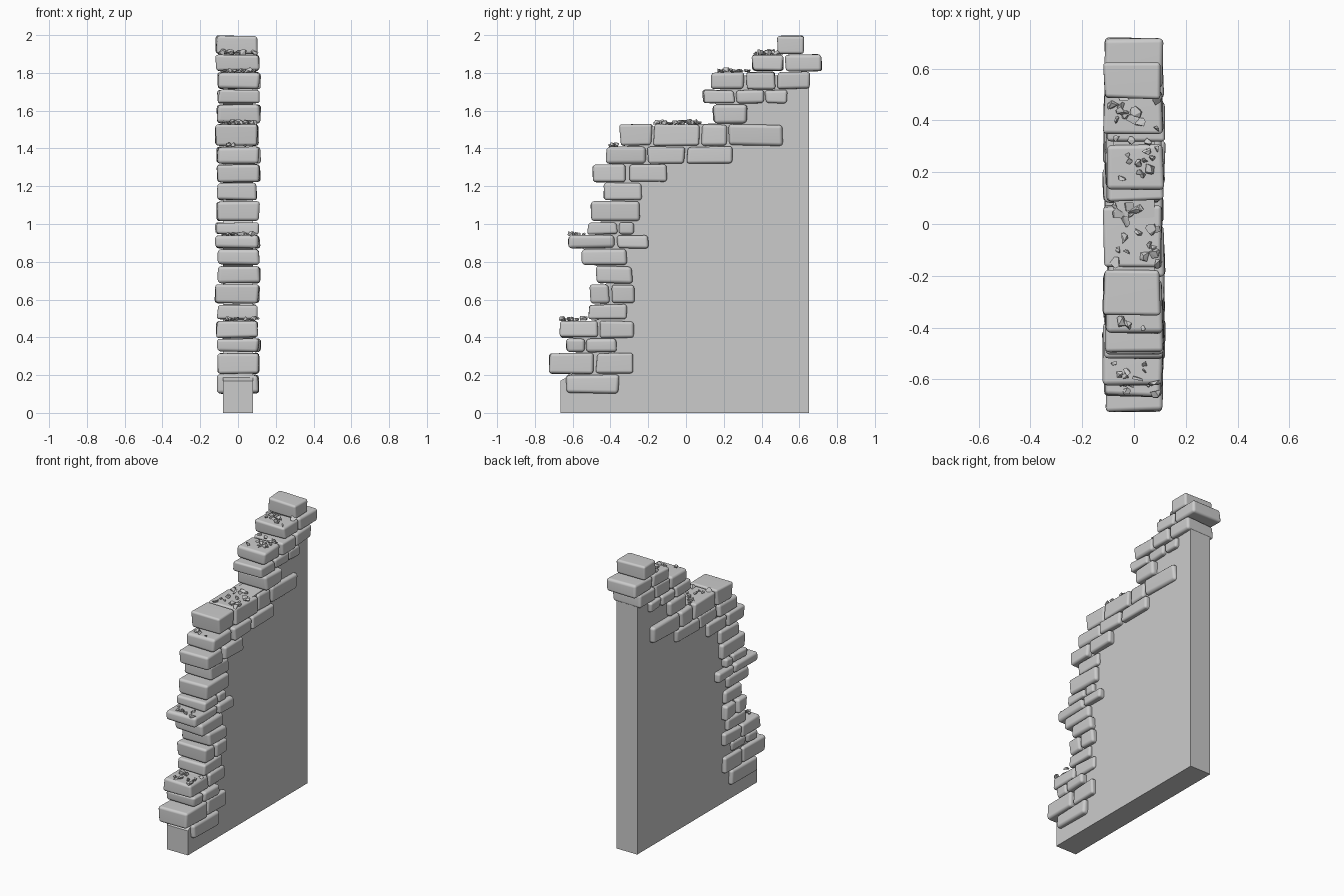
import bpy, bmesh, random
from mathutils import Vector

if "Cube" in bpy.data.objects:
    bpy.data.objects.remove(bpy.data.objects["Cube"])

random.seed(7)

# brick courses from the bottom: top height, then the joints along y
COURSES = [
    (.205, -.64, -.35), (.32, -.73, -.48, -.275), (.395, -.64, -.53, -.365),
    (.49, -.67, -.46, -.265), (.577, -.52, -.31), (.682, -.515, -.4, -.27),
    (.78, -.48, -.28), (.87, -.555, -.31), (.942, -.625, -.37, -.195),
    (1.01, -.525, -.36, -.275), (1.125, -.51, -.235), (1.22, -.44, -.225),
    (1.318, -.5, -.31, -.1), (1.412, -.43, -.21, 0, .25),
    (1.53, -.355, -.175, .075, .22, .515), (1.635, .14, .33),
    (1.712, .085, .26, .415, .54), (1.807, .13, .315, .475, .66),
    (1.9, .345, .52, .725), (2.0, .48, .63),
]
# rubble heaps: course they lie on, centre along y, number of chips
RUBBLE = [(4, -.58, 12), (9, -.58, 8), (14, -.39, 3),
          (15, -.05, 20), (18, .25, 15), (19, .43, 11)]


def finish(name, bm):
    mesh = bpy.data.meshes.new(name)
    bmesh.ops.recalc_face_normals(bm, faces=bm.faces)
    bm.to_mesh(mesh)
    bm.free()
    ob = bpy.data.objects.new(name, mesh)
    bpy.context.collection.objects.link(ob)
    return ob


def brick(name, lo, hi):
    """Worn block: corners pulled slightly inwards, edges rounded."""
    bm = bmesh.new()
    bmesh.ops.create_cube(bm, size=1)
    lo, hi = Vector(lo), Vector(hi)
    for v in bm.verts:
        s = v.co * 2
        worn = Vector([random.uniform(0, a) for a in (.014, .012, .007)])
        v.co = (lo + hi) / 2 + (hi - lo) / 2 * s - worn * s
    ob = finish(name, bm)
    bev = ob.modifiers.new("worn_edges", 'BEVEL')
    bev.width = random.uniform(.014, .02)
    bev.segments = 3
    bev.limit_method = 'NONE'
    for p in ob.data.polygons:
        p.use_smooth = True
    ob.modifiers.new("soft_shading", 'WEIGHTED_NORMAL')


# broken brick edge; the hidden core edge steps along just inside it
outline = [(.65, 0), (-.665, 0), (-.665, .17), (-.63, .19)]
bottom = .1
for row, (top, *joints) in enumerate(COURSES, 1):
    x0, x1 = -random.uniform(.11, .125), random.uniform(.11, .122)
    for col, (y0, y1) in enumerate(zip(joints, joints[1:]), 1):
        dx = random.uniform(-.005, .005)
        brick(f"brick_{row}_{col}", (x0 + dx, y0, bottom), (x1 + dx, y1, top))
    if 1 < row < 19:
        inner = max(joints[0] + .06, -.6)
        outline += [(inner, bottom + .005), (inner, top - .02)]
    bottom = top
outline.append((.65, outline[-1][1]))

# plain wall core
bm = bmesh.new()
face = bm.faces.new([bm.verts.new((-.08, y, z)) for y, z in outline])
side = bmesh.ops.extrude_face_region(bm, geom=[face])["geom"]
bmesh.ops.translate(bm, vec=(.16, 0, 0),
                    verts=[g for g in side if isinstance(g, bmesh.types.BMVert)])
finish("wall_core", bm)

# angular stone chips lying on the ledges
for course, centre, count in RUBBLE:
    bm = bmesh.new()
    for _ in range(count):
        r = random.uniform(.012, .028)
        mid = Vector((random.uniform(-.08, .09),
                      centre + random.uniform(-1, 1) * count * .006,
                      COURSES[course - 1][0] + r * .3))
        pts = []
        for _ in range(9):
            d = Vector([random.gauss(0, 1) for _ in range(3)]).normalized() * r
            pts.append(bm.verts.new(mid + Vector((d.x, d.y, d.z * .7))))
        bmesh.ops.convex_hull(bm, input=pts)
        loose = [v for v in pts if v.is_valid and not v.link_faces]
        bmesh.ops.delete(bm, geom=loose, context='VERTS')
    finish(f"rubble_on_course_{course}", bm)
